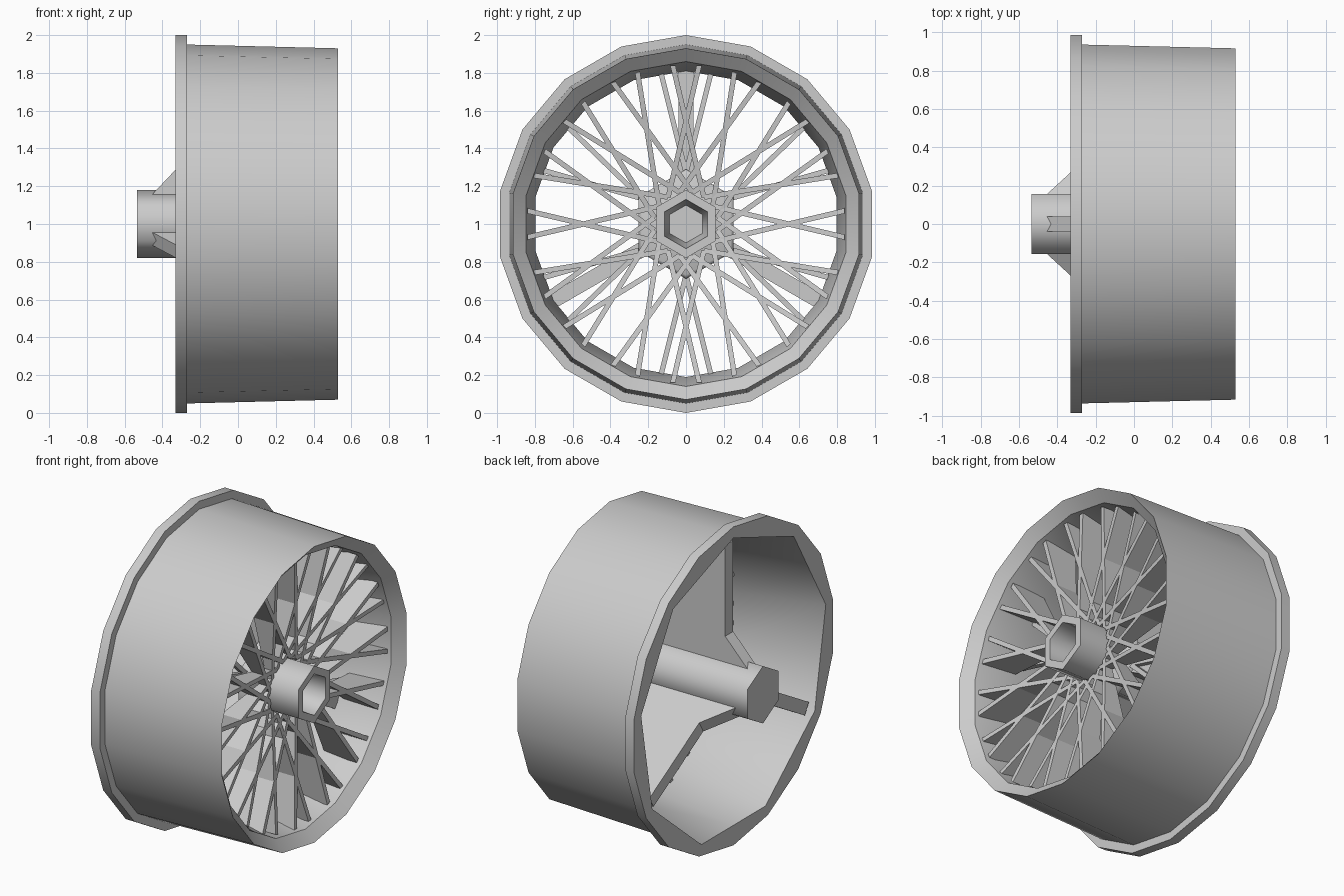
import bpy, bmesh
from math import sin, cos, pi, radians

old = bpy.data.objects.get("Cube")
if old:
    bpy.data.objects.remove(old, do_unlink=True)

grey = bpy.data.materials.new("plain_grey")
grey.use_nodes = True
COLOR = (0.6, 0.6, 0.6, 1)
grey.diffuse_color = COLOR
grey.node_tree.nodes["Principled BSDF"].inputs["Base Color"].default_value = COLOR


def polar(x, r, a, t=0.0):
    """Point at radius r and angle a from the top, shifted t along the tangent."""
    return (x, r * sin(a) + t * cos(a), 1 + r * cos(a) - t * sin(a))


def finish(name, bm, smooth=None):
    bmesh.ops.recalc_face_normals(bm, faces=bm.faces[:])
    mesh = bpy.data.meshes.new(name)
    bm.to_mesh(mesh)
    bm.free()
    mesh.materials.append(grey)
    ob = bpy.data.objects.new(name, mesh)
    bpy.context.collection.objects.link(ob)
    if smooth:
        bpy.ops.object.select_all(action='DESELECT')
        ob.select_set(True)
        bpy.context.view_layer.objects.active = ob
        bpy.ops.object.shade_smooth_by_angle(angle=radians(smooth))
    return ob


def lathe(name, profile, sides, loop=False, smooth=65):
    """Spin (x, radius, odd-corner factor) rings about the axle."""
    bm = bmesh.new()
    rings = [[bm.verts.new(polar(x, r * (f if i % 2 else 1), 2 * pi * i / sides))
              for i in range(sides)] for x, r, f in profile]
    pairs = list(zip(rings, rings[1:]))
    if loop:
        pairs.append((rings[-1], rings[0]))
    else:
        bm.faces.new(rings[0])
        bm.faces.new(rings[-1])
    for a, b in pairs:
        for i in range(sides):
            j = (i + 1) % sides
            bm.faces.new((a[i], a[j], b[j], b[i]))
    return finish(name, bm, smooth)


def plate(bm, front, back):
    """Solid between two matching outlines."""
    a = [bm.verts.new(p) for p in front]
    b = [bm.verts.new(p) for p in back]
    bm.faces.new(a)
    bm.faces.new(b)
    for i in range(len(a)):
        j = (i + 1) % len(a)
        bm.faces.new((a[i], a[j], b[j], b[i]))


# Rim barrel with flange and bevelled lip; the flange opening has half as many sides
half = cos(radians(20))
lathe("rim_barrel", [(-0.33, 1, 1), (-0.27, 1, 1), (-0.27, 0.95, 1), (0.53, 0.93, 1),
                     (0.47, 0.86, 1), (0.2, 0.81, 1), (-0.33, 0.93, half)],
      18, loop=True, smooth=35)

# Hexagonal hub with a blind hole, and its spoke flange
lathe("hub", [(-0.535, 0.18, 1), (0.53, 0.18, 1), (0.53, 0.13, 1), (0.25, 0.1, 1)], 6)
lathe("hub_flange", [(0.18, 0.29, 1), (0.24, 0.29, 1), (0.25, 0.27, 1)], 6)

# Three broad struts on the open side
bm = bmesh.new()
outline = [(-0.47, 0.14), (-0.30, 0.32), (-0.30, 0.89), (0.2, 0.83), (0.2, 0.14)]
for k in range(3):
    a = 2 * pi * k / 3
    plate(bm, *[[polar(x, r, a, t) for x, r in outline] for t in (-0.04, 0.04)])
finish("struts", bm)


def spokes(name, count, inner, outer, width=0.014):
    """Mirrored pairs of flat bars; each end is (radius, tangent shift, x low, x high)."""
    bm = bmesh.new()
    (r0, t0, l0, h0), (r1, t1, l1, h1) = inner, outer
    for k in range(count):
        a = 2 * pi * k / count
        for s in (-1, 1):
            plate(bm, *[[polar(l0, r0, a, s * t0 + w), polar(h0, r0, a, s * t0 + w),
                         polar(h1, r1, a, s * t1 + w), polar(l1, r1, a, s * t1 + w)]
                        for w in (-width, width)])
    finish(name, bm)


# Crossed spokes, deep at the rim and thin at the hub
spokes("outer_spokes", 16, (0.14, -0.095, 0.31, 0.34), (0.84, 0.07, 0.23, 0.45))

# Spread pairs from the flange corners
spokes("inner_spokes", 6, (0.27, 0, 0.20, 0.23), (0.81, 0.135, 0.19, 0.23))
